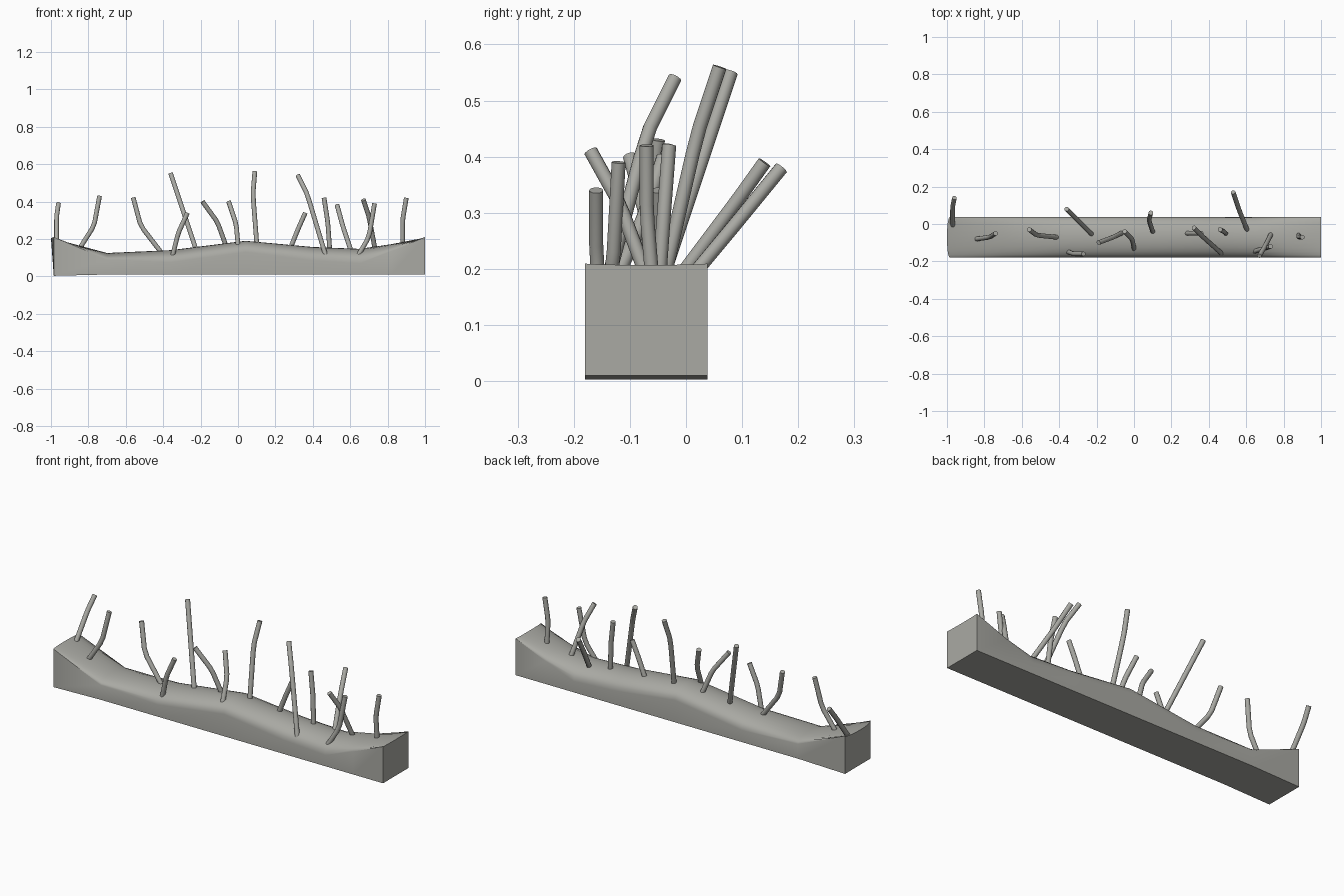
import bpy
import bmesh
import math
from mathutils import Vector

# Remove the default object only
default = bpy.data.objects.get("Cube")
if default:
    bpy.data.objects.remove(default, do_unlink=True)

# Single stone-like grey
grey = bpy.data.materials.new("warm grey")
grey.use_nodes = True
grey.diffuse_color = (0.40, 0.40, 0.37, 1)
grey.node_tree.nodes["Principled BSDF"].inputs["Base Color"].default_value = grey.diffuse_color


def finish(name, bm, angle):
    """Turn a bmesh into a shaded, coloured object."""
    bmesh.ops.recalc_face_normals(bm, faces=bm.faces)
    mesh = bpy.data.meshes.new(name)
    bm.to_mesh(mesh)
    bm.free()
    mesh.materials.append(grey)
    obj = bpy.data.objects.new(name, mesh)
    bpy.context.collection.objects.link(obj)
    bpy.ops.object.select_all(action='DESELECT')
    obj.select_set(True)
    bpy.context.view_layer.objects.active = obj
    bpy.ops.object.shade_smooth_by_angle(angle=math.radians(angle))
    return obj


def loft(bm, rings):
    """Skin closed rings of equal length and cap both ends."""
    loops = [[bm.verts.new(point) for point in ring] for ring in rings]
    count = len(loops[0])
    for first, second in zip(loops, loops[1:]):
        for i in range(count):
            j = (i + 1) % count
            bm.faces.new((first[i], first[j], second[j], second[i]))
    bm.faces.new(loops[0])
    bm.faces.new(loops[-1])


# Ground bank: square ends blending into a rounded, undulating ridge
FRONT, BACK = -0.18, 0.038
MIDDLE, HALF = (FRONT + BACK) / 2, (BACK - FRONT) / 2
STEPS = 12


def bank_section(x, bottom, shoulder, ridge, bulge=0):
    ring = []
    for side in (1, -1):
        ring.append(Vector((x, MIDDLE + side * HALF, bottom)))
    for i in range(STEPS + 1):
        t = math.pi * i / STEPS
        rise = math.sin(t) ** 0.9
        y = MIDDLE - HALF * math.cos(t)
        ring.append(Vector((x - bulge * math.sin(t), y,
                            shoulder + (ridge - shoulder) * rise)))
    return ring


# x, bottom, shoulder height, ridge height
stations = [
    (-0.7, 0.01, 0.09, 0.125),
    (-0.36, 0.01, 0.075, 0.14),
    (0.04, 0.01, 0.13, 0.19),
    (0.4, 0.01, 0.085, 0.157),
    (0.65, 0.01, 0.07, 0.147),
    (0.82, 0.01, 0.135, 0.172),
]
rings = [bank_section(-0.985, 0.003, 0.21, 0.205, 0.015)]
rings += [bank_section(*station) for station in stations]
rings.append(bank_section(1.0, 0.01, 0.21, 0.207))
bank = bmesh.new()
loft(bank, rings)
finish("ground_bank", bank, 35)


# Stalks: bent round tubes rooted in the bank
def stalk(name, points, radius=0.0125, sides=12):
    base, knee, tip = points
    root = base - (knee - base).normalized() * 0.04
    # Ease the bend with two points around the knee
    path = [root, knee.lerp(root, 0.12), knee.lerp(tip, 0.12), tip]
    rings = []
    for i, point in enumerate(path):
        before, after = path[max(i - 1, 0)], path[min(i + 1, len(path) - 1)]
        direction = (after - before).normalized()
        across = direction.cross(Vector((0, 1, 0))).normalized()
        other = direction.cross(across)
        rings.append([point + radius * (math.cos(a) * across + math.sin(a) * other)
                      for a in (math.tau * k / sides for k in range(sides))])
    bm = bmesh.new()
    loft(bm, rings)
    return finish(name, bm, 40)


# Base, knee and tip of each stalk, in hundredths of a unit
stalk_paths = [
    (-97, 0, 20, -97, 9, 32, -96, 14, 39),
    (-84, -8, 16, -77, -7, 27, -74, -5, 43),
    (-42, -7, 14, -52, -6, 27, -56, -3, 42),
    (-35, -15, 11, -32, -16, 23, -27, -16, 34),
    (-23, -5, 16, -32, 4, 43, -36, 8, 55),
    (-7, -5, 18, -11, -7, 29, -19, -10, 40),
    (0, -13, 17, -1, -8, 28, -5, -4, 40),
    (10, -4, 18, 8, 2, 44, 9, 6, 56),
    (28, -5, 15, 32, -5, 25, 36, -5, 34),
    (46, -15, 14, 37, -7, 44, 32, -2, 54),
    (49, -5, 15, 48, -4, 29, 46, -3, 42),
    (60, -2, 15, 56, 8, 27, 53, 17, 38),
    (73, -6, 16, 70, -12, 32, 67, -17, 41),
    (63, -15, 9, 70, -13, 21, 73, -12, 39),
    (88, -6, 18, 88, -7, 30, 90, -7, 42),
]
for number, path in enumerate(stalk_paths, 1):
    points = [Vector(path[i:i + 3]) / 100 for i in range(0, len(path), 3)]
    stalk(f"stalk_{number}", points)
